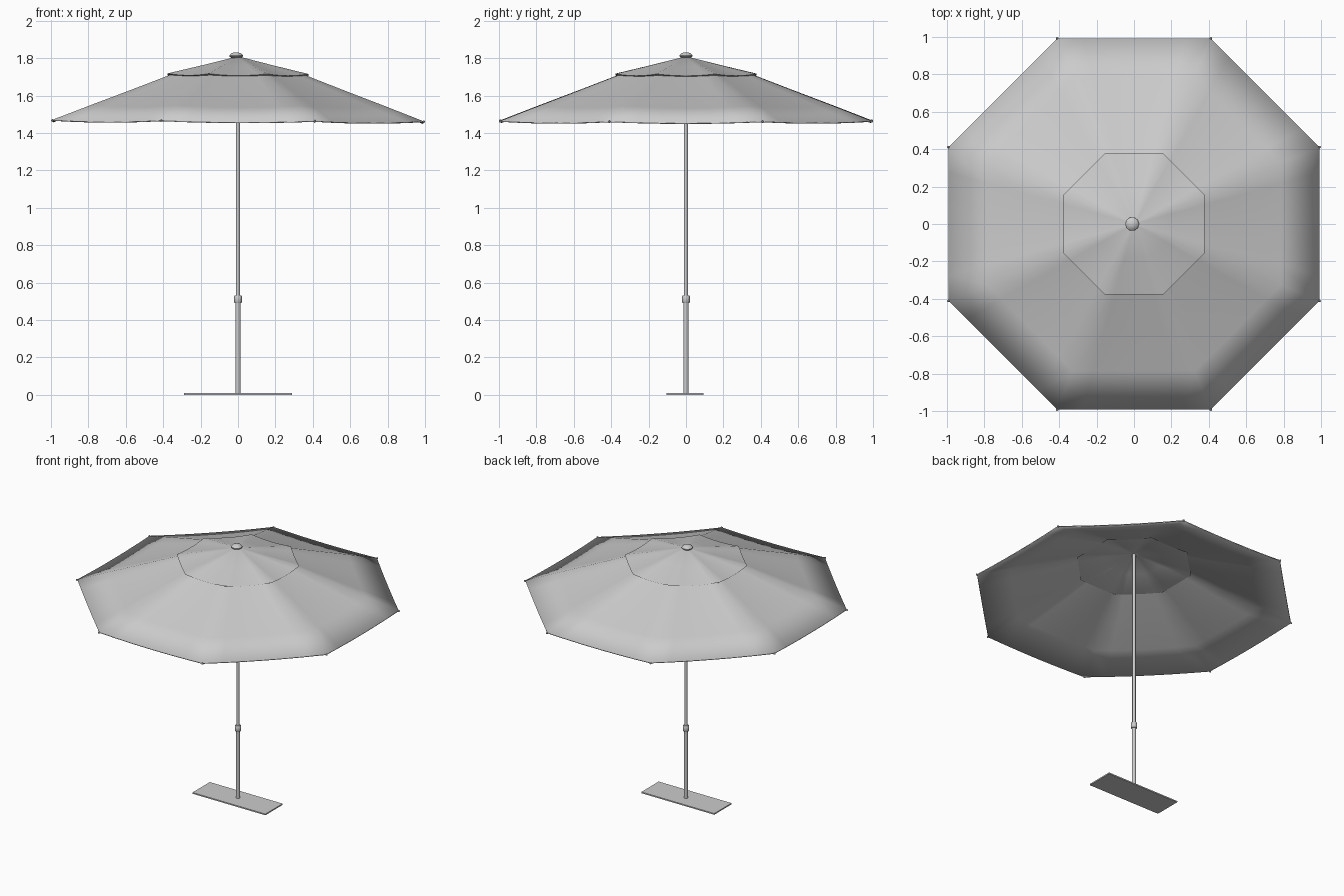
import bpy, bmesh
from math import pi, cos, sin, radians
from mathutils import Vector

if "Cube" in bpy.data.objects:
    bpy.data.objects.remove(bpy.data.objects["Cube"])

TILT = -0.004      # slight lean of the canopy along x
SEG = 6            # divisions of each canopy side


def make_object(name, bm, angle=None):
    bmesh.ops.recalc_face_normals(bm, faces=bm.faces)
    me = bpy.data.meshes.new(name)
    bm.to_mesh(me)
    bm.free()
    ob = bpy.data.objects.new(name, me)
    bpy.context.collection.objects.link(ob)
    if angle:
        bpy.ops.object.select_all(action='DESELECT')
        ob.select_set(True)
        bpy.context.view_layer.objects.active = ob
        bpy.ops.object.shade_smooth_by_angle(angle=radians(angle))
    return ob


def lathe(name, profile, sides, x=0, angle=40):
    """Revolve (radius, z) pairs and close both ends."""
    bm = bmesh.new()
    rings = [[bm.verts.new((x + r * cos(2 * pi * i / sides), r * sin(2 * pi * i / sides), z))
              for i in range(sides)] for r, z in profile]
    for a, b in zip(rings, rings[1:]):
        for i in range(sides):
            j = (i + 1) % sides
            bm.faces.new((a[i], a[j], b[j], b[i]))
    bm.faces.new(rings[0])
    bm.faces.new(rings[-1])
    return make_object(name, bm, angle)


def corner(i, r):
    a = pi / 8 + i * pi / 4
    return Vector((r * cos(a), r * sin(a), 0))


# Canopy: octagonal rings (corner radius, z, sag at middle of each side)
rings = [(1.073, 1.467, 0.009), (0.85, 1.547, 0.011), (0.62, 1.628, 0.009),
         (0.394, 1.709, 0.005), (0.408, 1.717, 0.010), (0.385, 1.722, 0.009),
         (0.20, 1.763, 0.004), (0.03, 1.803, 0.0)]
bm = bmesh.new()
loops = []
for r, z, sag in rings:
    loop = []
    for i in range(8):
        a, b = corner(i, r), corner(i + 1, r)
        for k in range(SEG):
            p = a.lerp(b, k / SEG)
            t = 2 * k / SEG - 1
            loop.append(bm.verts.new((p.x, p.y, z - sag * (1 - t * t) + TILT * p.x)))
    loops.append(loop)
n = 8 * SEG
for a, b in zip(loops, loops[1:]):
    for i in range(n):
        j = (i + 1) % n
        bm.faces.new((a[i], a[j], b[j], b[i]))
bm.faces.new(loops[-1])
canopy = make_object("canopy", bm, 35)
thick = canopy.modifiers.new("cloth_thickness", 'SOLIDIFY')
thick.thickness = 0.006
thick.offset = -1

# Rib tips at the canopy corners
bm = bmesh.new()
for i in range(8):
    p = corner(i, 1.074)
    new = bmesh.ops.create_icosphere(bm, subdivisions=1, radius=0.008)
    bmesh.ops.translate(bm, verts=new['verts'], vec=(p.x, p.y, 1.464 + TILT * p.x))
make_object("rib_tips", bm, 40)

# Finial on the canopy top
lathe("finial", [(0.02, 1.797), (0.036, 1.809), (0.037, 1.815), (0.026, 1.826), (0.01, 1.831)],
      10, x=-0.01)

# Pole in two sections with a clamp collar
lathe("upper_pole", [(0.0115, 0.50), (0.0115, 1.80)], 16)
lathe("lower_pole", [(0.0135, 0.0), (0.0135, 0.51)], 16)
lathe("clamp_collar", [(0.017, 0.49), (0.021, 0.495), (0.021, 0.527), (0.017, 0.532)], 12)

# Flat base plate
bm = bmesh.new()
bmesh.ops.create_cube(bm, size=1)
bmesh.ops.scale(bm, verts=bm.verts, vec=(0.58, 0.196, 0.009))
bmesh.ops.translate(bm, verts=bm.verts, vec=(0, -0.005, 0.0045))
make_object("base_plate", bm)
